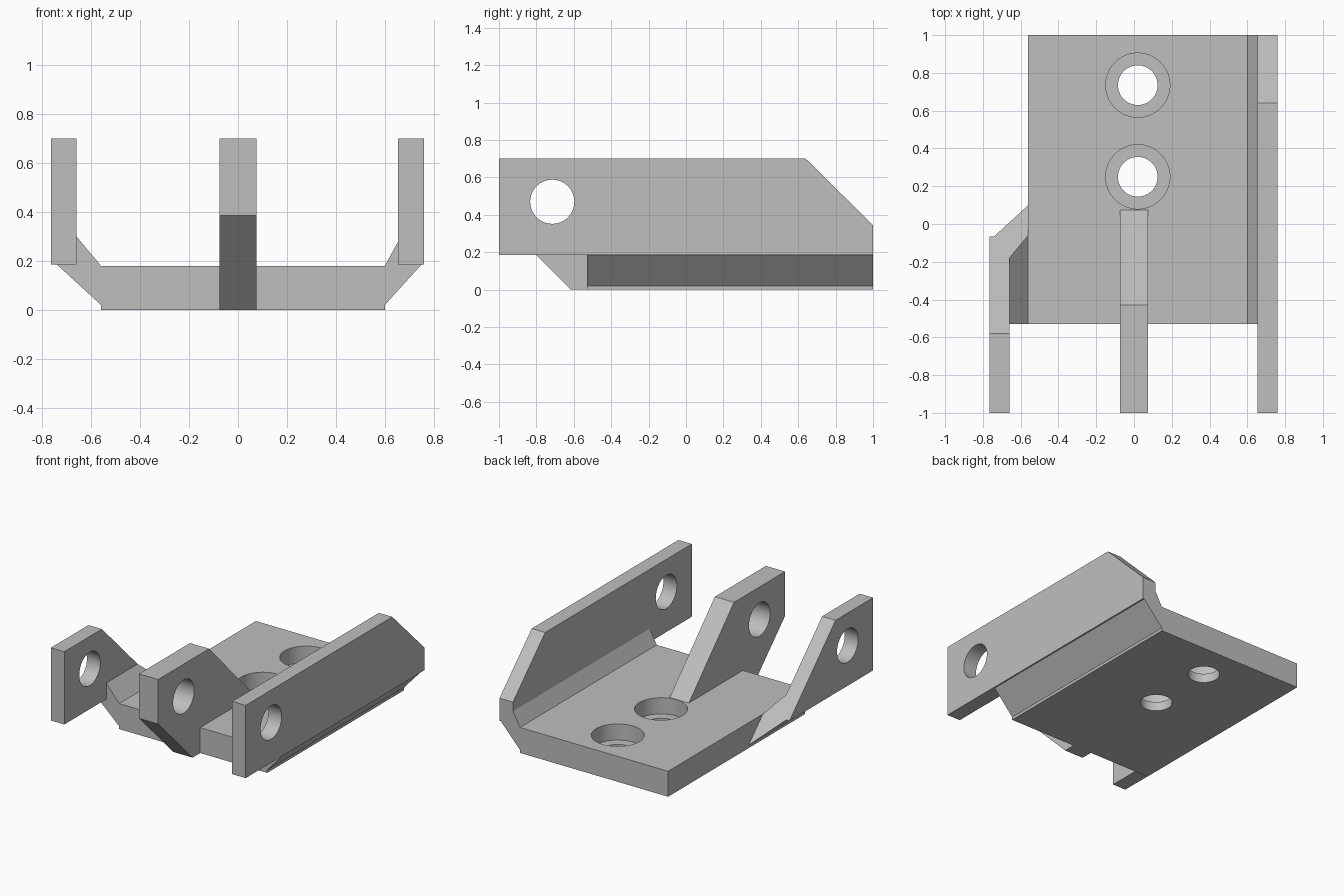
import bpy
import bmesh
import math
from mathutils import Vector

cube = bpy.data.objects.get("Cube")
if cube:
    bpy.data.objects.remove(cube, do_unlink=True)

grey = bpy.data.materials.new("light grey metal")
grey.use_nodes = True
colour = (0.52, 0.52, 0.52, 1)
grey.diffuse_color = colour
grey.node_tree.nodes["Principled BSDF"].inputs["Base Color"].default_value = colour


def loft(name, start, end):
    """Closed solid between two matching outlines."""
    bm = bmesh.new()
    a = [bm.verts.new(p) for p in start]
    b = [bm.verts.new(p) for p in end]
    bm.faces.new(a)
    bm.faces.new(b)
    for i in range(len(a)):
        j = (i + 1) % len(a)
        bm.faces.new((a[i], a[j], b[j], b[i]))
    bmesh.ops.recalc_face_normals(bm, faces=bm.faces)
    mesh = bpy.data.meshes.new(name)
    bm.to_mesh(mesh)
    bm.free()
    mesh.materials.append(grey)
    obj = bpy.data.objects.new(name, mesh)
    bpy.context.collection.objects.link(obj)
    return obj


def side_plate(name, outline, x0, x1):
    """(y, z) outline given thickness along x."""
    return loft(name, [(x0, y, z) for y, z in outline],
                [(x1, y, z) for y, z in outline])


def rail(name, outline, y0, end_y):
    """(x, z) outline run along y; end_y gives the end for each height."""
    return loft(name, [(x, y0, z) for x, z in outline],
                [(x, end_y(z), z) for x, z in outline])


def drill(obj, centre, radius, length, along_x=False):
    """Cut a round hole and remove the cutter."""
    turn = (0, math.pi / 2, 0) if along_x else (0, 0, 0)
    bpy.ops.mesh.primitive_cylinder_add(vertices=64, radius=radius, depth=length,
                                        location=centre, rotation=turn)
    cutter = bpy.context.object
    cutter.hide_render = True
    cutter.data.materials.append(grey)
    mod = obj.modifiers.new("hole", 'BOOLEAN')
    mod.operation = 'DIFFERENCE'
    mod.solver = 'EXACT'
    mod.object = cutter
    bpy.ops.object.select_all(action='DESELECT')
    obj.select_set(True)
    bpy.context.view_layer.objects.active = obj
    bpy.ops.object.modifier_apply(modifier=mod.name)
    bpy.data.objects.remove(cutter, do_unlink=True)


FRONT, BACK, BASE_FRONT = -1.0, 1.0, -0.53
TOP, WALL_BOTTOM, BASE_TOP = 0.70, 0.185, 0.18


def short_slope(z):
    return 0.12 - z


# Base plate with two counterbored screw holes
base = rail("base_plate", [(-0.56, 0), (0.60, 0), (0.60, BASE_TOP), (-0.56, BASE_TOP)],
            BASE_FRONT, lambda z: BACK)
for y in (0.25, 0.735):
    drill(base, (0.02, y, 0.1), 0.105, 0.6)
    drill(base, (0.02, y, 0.365), 0.17, 0.6)

# Long left wall, short right wall and centre rib
left_wall = side_plate("left_wall", [(FRONT, WALL_BOTTOM), (BACK, WALL_BOTTOM),
                                     (BACK, 0.345), (0.64, TOP), (FRONT, TOP)], 0.655, 0.76)
right_wall = side_plate("right_wall", [(FRONT, WALL_BOTTOM),
                                       (short_slope(WALL_BOTTOM), WALL_BOTTOM),
                                       (short_slope(TOP), TOP), (FRONT, TOP)], -0.765, -0.66)
rib = side_plate("centre_rib", [(FRONT, 0.385), (FRONT, TOP), (-0.43, TOP), (0.075, BASE_TOP),
                                (0.07, 0.1), (-0.5, 0.1), (BASE_FRONT, 0), (-0.615, 0)],
                 -0.075, 0.075)

# Pin bore through all three uprights
for part in (left_wall, right_wall, rib):
    drill(part, (0, -0.715, 0.47), 0.118, 3, along_x=True)

# Sloping webs joining the walls to the base
left_web = rail("left_web", [(0.60, 0.02), (0.75, WALL_BOTTOM), (0.655, WALL_BOTTOM),
                             (0.655, 0.28), (0.60, BASE_TOP)], BASE_FRONT, lambda z: BACK)
right_web = rail("right_web", [(-0.56, 0.02), (-0.74, WALL_BOTTOM), (-0.66, WALL_BOTTOM),
                               (-0.66, 0.30), (-0.56, BASE_TOP)], BASE_FRONT, short_slope)

# Smooth bores, crisp edges
bpy.ops.object.select_all(action='DESELECT')
for part in (base, left_wall, right_wall, rib, left_web, right_web):
    part.select_set(True)
bpy.context.view_layer.objects.active = base
bpy.ops.object.shade_smooth_by_angle(angle=math.radians(25))
